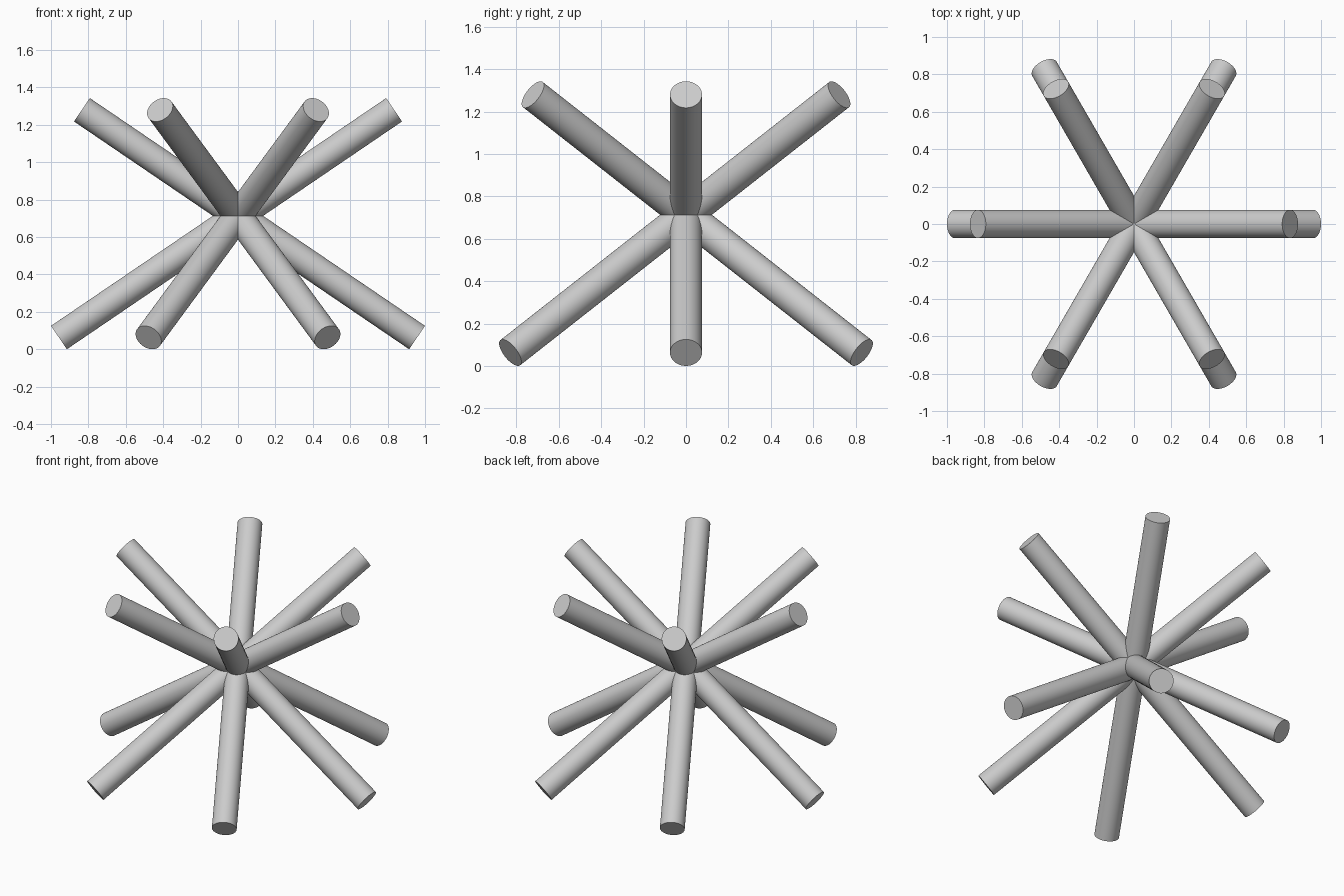
import bpy
from math import radians, pi, sin, cos
from mathutils import Vector

if "Cube" in bpy.data.objects:
    bpy.data.objects.remove(bpy.data.objects["Cube"])

RADIUS = 0.0755
TILT = radians(34.2)          # rod slope above horizontal
HUB = Vector((0, 0, 0.7135))  # point where all rods cross
LOWER, UPPER = 1.1574, 1.009  # rod lengths below and above the crossing


def add_rod(name, heading):
    """One straight round rod passing through the crossing point."""
    axis = Vector((cos(TILT) * cos(heading), cos(TILT) * sin(heading), sin(TILT)))
    bpy.ops.mesh.primitive_cylinder_add(
        vertices=64, radius=RADIUS, depth=LOWER + UPPER,
        location=HUB + axis * (UPPER - LOWER) / 2,
        rotation=(0, pi / 2 - TILT, heading))
    rod = bpy.context.object
    rod.name = name
    bpy.ops.object.shade_smooth_by_angle(angle=radians(30))


# Six crossing rods, evenly spaced around the vertical axis
for i in range(6):
    add_rod(f"crossed_rod_{i + 1}", i * pi / 3)
